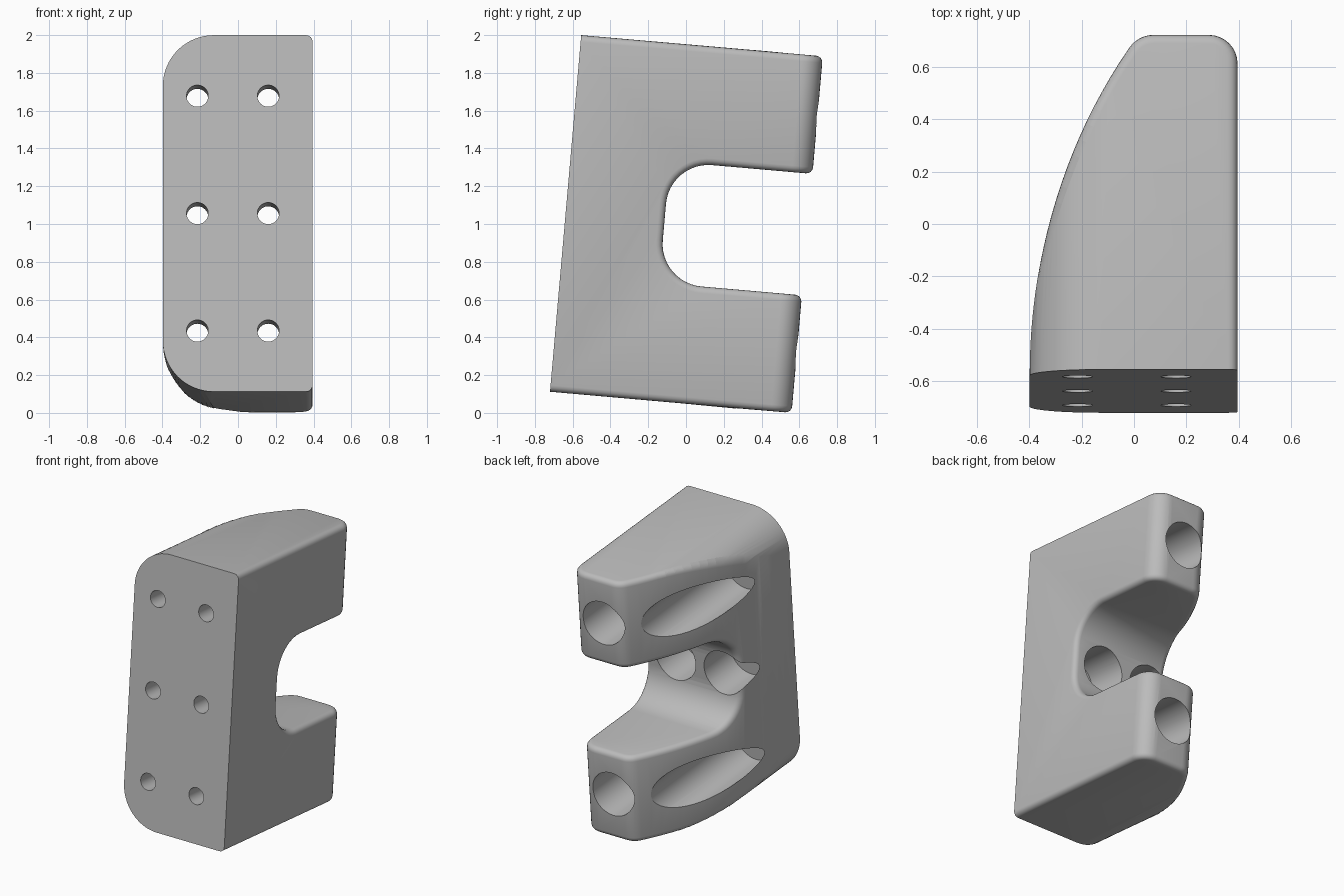
import bpy, bmesh, math
from mathutils import Vector, Matrix

if "Cube" in bpy.data.objects:
    bpy.data.objects.remove(bpy.data.objects["Cube"])

DEPTH, HEIGHT, LEFT, RIGHT = 1.284, 1.895, -0.398, 0.395
SWEEP = 2.2       # radius of the bowed side
HOLE_X = (-0.215, 0.16)
HOLE_Z = (0.324, 0.948, 1.572)


def fillet(prev, corner, nxt, r, n):
    """Points of an arc that rounds one corner of a profile."""
    c = Vector(corner)
    a, b = (Vector(prev) - c).normalized(), (Vector(nxt) - c).normalized()
    half = a.angle(b) / 2
    centre = c + (a + b).normalized() * r / math.sin(half)
    s = c + a * r / math.tan(half) - centre
    e = c + b * r / math.tan(half) - centre
    total = s.angle(e)
    return [centre + (s * math.sin((1 - i / n) * total) + e * math.sin(i / n * total))
            / math.sin(total) for i in range(n + 1)]


def prism(name, points, place, lo, hi):
    """Extrude a profile; place maps (a, b, t) to a position."""
    bm = bmesh.new()
    ends = [[bm.verts.new(place(p[0], p[1], t)) for p in points] for t in (lo, hi)]
    bm.faces.new(ends[0])
    bm.faces.new(ends[1])
    for i in range(len(points)):
        j = (i + 1) % len(points)
        bm.faces.new((ends[0][i], ends[0][j], ends[1][j], ends[1][i]))
    bmesh.ops.recalc_face_normals(bm, faces=bm.faces)
    me = bpy.data.meshes.new(name)
    bm.to_mesh(me)
    bm.free()
    ob = bpy.data.objects.new(name, me)
    bpy.context.collection.objects.link(ob)
    return ob


def combine(target, tool, operation):
    """Apply a boolean and discard the tool."""
    tool.hide_render = True
    mod = target.modifiers.new("cut", "BOOLEAN")
    mod.operation, mod.solver, mod.object = operation, "EXACT", tool
    bpy.context.view_layer.objects.active = target
    bpy.ops.object.modifier_apply(modifier=mod.name)
    bpy.data.objects.remove(tool)


# Plan outline: straight left side, bowed right side, rounded rear corners
def bow(u):
    return LEFT + SWEEP - math.sqrt(SWEEP ** 2 - u ** 2)


tip = (bow(DEPTH), DEPTH)
plan = [(RIGHT, 0)]
plan += fillet((RIGHT, 0), (RIGHT, DEPTH), tip, 0.11, 8)
plan += fillet((RIGHT, DEPTH), tip, (bow(DEPTH - 0.1), DEPTH - 0.1), 0.11, 6)
plan += [(bow(u), u) for u in (1.18 * (1 - i / 20) for i in range(21))]
body = prism("bracket_body", plan, lambda a, b, t: (a, b, t), 0, HEIGHT)

# Large rounding of the two front corners on the bowed side
big = 1.0
front = [(big, 0), (big, HEIGHT)]
front += fillet((big, HEIGHT), (LEFT, HEIGHT), (LEFT, 0), 0.27, 16)
front += fillet((LEFT, HEIGHT), (LEFT, 0), (big, 0), 0.27, 16)
combine(body, prism("corner_tool", front, lambda a, b, t: (a, t, b), -1, 2), "INTERSECT")

# Rear notch that leaves two arms
n0, n1, floor = 0.625, 1.270, 0.525
notch = [(2, n0), (2, n1)]
notch += fillet((2, n1), (floor, n1), (floor, n0), 0.225, 12)
notch += fillet((floor, n1), (floor, n0), (2, n0), 0.225, 12)
combine(body, prism("notch_tool", notch, lambda a, b, t: (t, a, b), -1, 1), "DIFFERENCE")

# Small fillet on all hard edges except those of the flat front
bm = bmesh.new()
bm.from_mesh(body.data)
bmesh.ops.remove_doubles(bm, verts=bm.verts, dist=0.002)
bmesh.ops.dissolve_limit(bm, angle_limit=0.002, verts=bm.verts, edges=bm.edges)
hard = [e for e in bm.edges if e.is_manifold
        and e.calc_face_angle(0) > math.radians(28)
        and max(v.co.y for v in e.verts) > 0.001]
bmesh.ops.bevel(bm, geom=hard, offset=0.035, segments=4, profile=0.5,
                affect="EDGES", clamp_overlap=False, loop_slide=False)
bmesh.ops.recalc_face_normals(bm, faces=bm.faces)
bm.to_mesh(body.data)
bm.free()

# Bolt holes with deep wide counterbores opening to the rear
def circle(x, z, r, n):
    return [(x + r * math.cos(math.tau * i / n), z + r * math.sin(math.tau * i / n))
            for i in range(n)]


for x in HOLE_X:
    for z in HOLE_Z:
        for r, start, end in ((0.0575, -0.2, 0.4), (0.155, 0.23, 2)):
            tool = prism("hole_tool", circle(x, z, r, 48),
                         lambda a, b, t: (a, t, b), start, end)
            combine(body, tool, "DIFFERENCE")

# Lean the part back and set it on the ground
body.data.transform(Matrix.Translation((0, -0.72, 0.112))
                    @ Matrix.Rotation(math.radians(-5), 4, "X"))

grey = bpy.data.materials.new("light_grey")
grey.use_nodes = True
colour = (0.5, 0.5, 0.5, 1)
grey.diffuse_color = colour
grey.node_tree.nodes["Principled BSDF"].inputs["Base Color"].default_value = colour
body.data.materials.clear()
body.data.materials.append(grey)
for p in body.data.polygons:
    p.material_index = 0

bpy.ops.object.select_all(action="DESELECT")
body.select_set(True)
bpy.context.view_layer.objects.active = body
bpy.ops.object.shade_smooth_by_angle(angle=math.radians(30))
